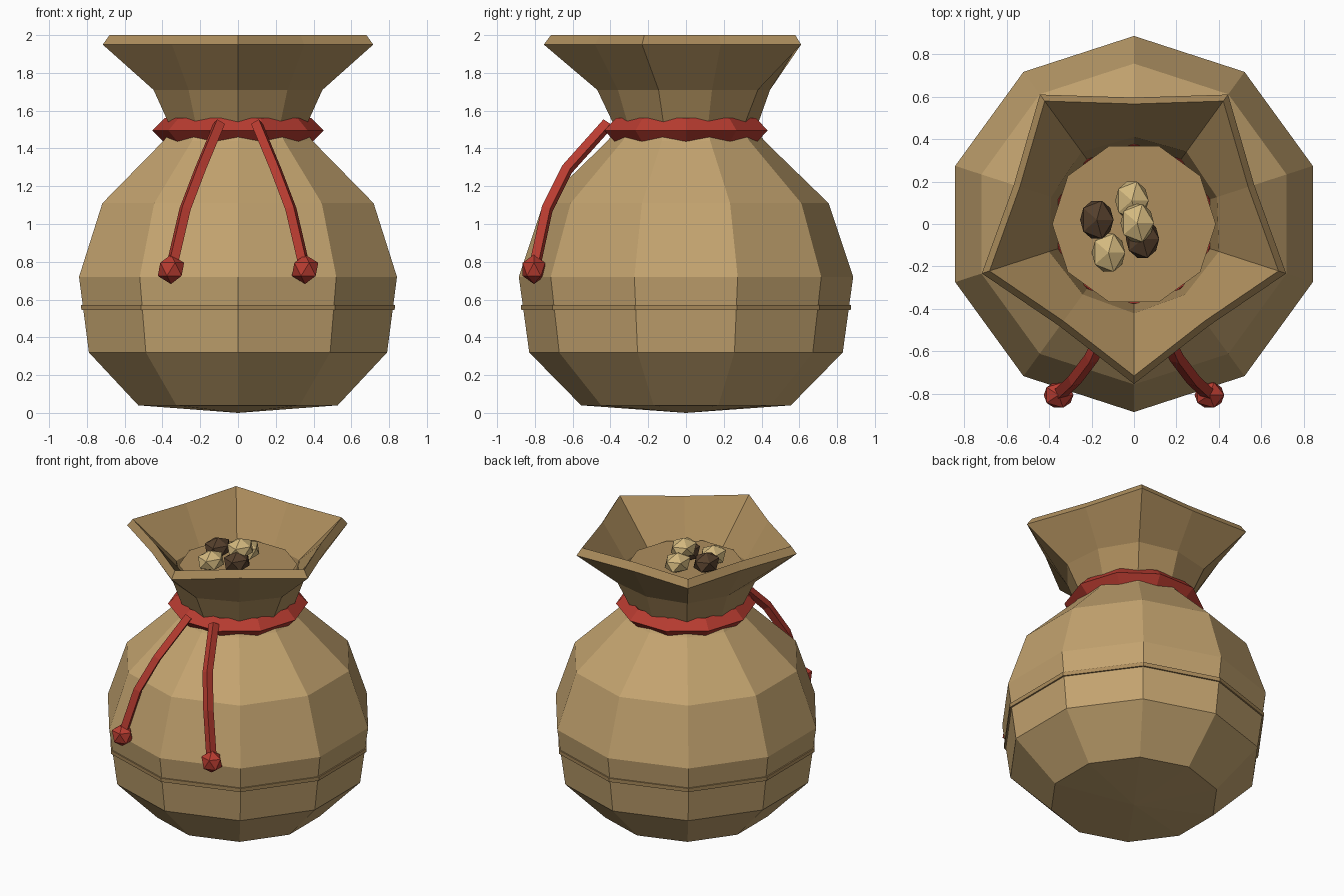
import bpy, bmesh
from math import sin, cos, pi, radians

if "Cube" in bpy.data.objects:
    bpy.data.objects.remove(bpy.data.objects["Cube"])

SIDES = 10


def material(name, rgb):
    m = bpy.data.materials.new(name)
    m.diffuse_color = (*rgb, 1)
    m.use_nodes = True
    m.node_tree.nodes["Principled BSDF"].inputs["Base Color"].default_value = m.diffuse_color
    return m


cloth = material("cloth", (0.55, 0.37, 0.16))
dark_cloth = material("dark_cloth", (0.42, 0.27, 0.11))
cord_red = material("cord_red", (0.48, 0.045, 0.03))
pale = material("pale_nugget", (0.65, 0.48, 0.21))
brown = material("brown_nugget", (0.09, 0.05, 0.025))


def finish(bm, name, mat):
    bmesh.ops.recalc_face_normals(bm, faces=bm.faces)
    me = bpy.data.meshes.new(name)
    bm.to_mesh(me)
    bm.free()
    me.materials.append(mat)
    ob = bpy.data.objects.new(name, me)
    bpy.context.collection.objects.link(ob)
    return ob


def lathe(name, profile, mat, phase=-90, cap_start=None, closed=False):
    """Rings of (long radius, short radius, z); radii alternate round the ring."""
    bm = bmesh.new()
    rings = []
    for long_r, short_r, z in profile:
        ring = []
        for i in range(SIDES):
            a = radians(phase) + 2 * pi * i / SIDES
            r = short_r if i % 2 else long_r
            ring.append(bm.verts.new((r * cos(a), r * sin(a), z)))
        rings.append(ring)
    pairs = list(zip(rings, rings[1:]))
    if closed:
        pairs.append((rings[-1], rings[0]))
    for lo, hi in pairs:
        for i in range(SIDES):
            j = (i + 1) % SIDES
            bm.faces.new((lo[i], lo[j], hi[j], hi[i]))
    if cap_start is not None:
        c = bm.verts.new((0, 0, cap_start))
        for i in range(SIDES):
            bm.faces.new((c, rings[0][(i + 1) % SIDES], rings[0][i]))
    return finish(bm, name, mat)


def even(*points):
    return [(r, r, z) for r, z in points]


# Round sack body with a shallow pointed base
lathe("sack_body", even((0.555, 0.04), (0.83, 0.32), (0.885, 0.72),
                        (0.755, 1.11), (0.415, 1.44), (0.37, 1.5)),
      cloth, cap_start=0.0)

# Seam band round the belly
lathe("seam_band", even((0.85, 0.545), (0.872, 0.545), (0.874, 0.572), (0.85, 0.572)),
      dark_cloth, closed=True)

# Five-pointed flared mouth: outside, rim, then inside
lathe("flared_mouth", [(0.37, 0.37, 1.5), (0.47, 0.445, 1.71), (0.753, 0.595, 1.95),
                       (0.715, 0.565, 2.0), (0.42, 0.41, 1.74), (0.375, 0.375, 1.55)],
      dark_cloth)

# Surface of the contents
lathe("contents_disc", even((0.385, 1.77)), dark_cloth, phase=0, cap_start=1.77)

# Neck cord, diamond in section
lathe("neck_cord", even((0.455, 1.495), (0.39, 1.56), (0.325, 1.495), (0.39, 1.43)),
      cord_red, phase=0, closed=True)


def nugget(name, loc, size, mat):
    bm = bmesh.new()
    bmesh.ops.create_icosphere(bm, subdivisions=1, radius=1)
    bmesh.ops.scale(bm, vec=size, verts=bm.verts)
    bmesh.ops.translate(bm, vec=loc, verts=bm.verts)
    return finish(bm, name, mat)


# Hanging cord ends with knots
path = [(0.10, -0.415, 1.53), (0.20, -0.63, 1.29), (0.28, -0.735, 1.08), (0.35, -0.80, 0.78)]
for side, s in (("right", 1), ("left", -1)):
    cu = bpy.data.curves.new("cord_" + side, 'CURVE')
    cu.dimensions = '3D'
    cu.bevel_depth = 0.034
    cu.bevel_resolution = 0
    cu.use_fill_caps = True
    sp = cu.splines.new('POLY')
    sp.points.add(len(path) - 1)
    for p, (x, y, z) in zip(sp.points, path):
        p.co = (s * x, y, z, 1)
    sp.use_smooth = False
    cu.materials.append(cord_red)
    bpy.context.collection.objects.link(bpy.data.objects.new("cord_" + side, cu))
    nugget("knot_" + side, (s * 0.355, -0.805, 0.76), (0.078, 0.07, 0.078), cord_red)

# Pile of nuggets in the mouth
pile = [(-0.175, 0.02, 1.84, brown), (0.04, -0.07, 1.83, brown), (-0.01, 0.11, 1.83, pale),
        (-0.12, -0.135, 1.82, pale), (0.015, 0.005, 1.89, pale)]
for i, (x, y, z, mat) in enumerate(pile):
    nugget(f"nugget_{i + 1}", (x, y, z), (0.088, 0.105, 0.07), mat)
